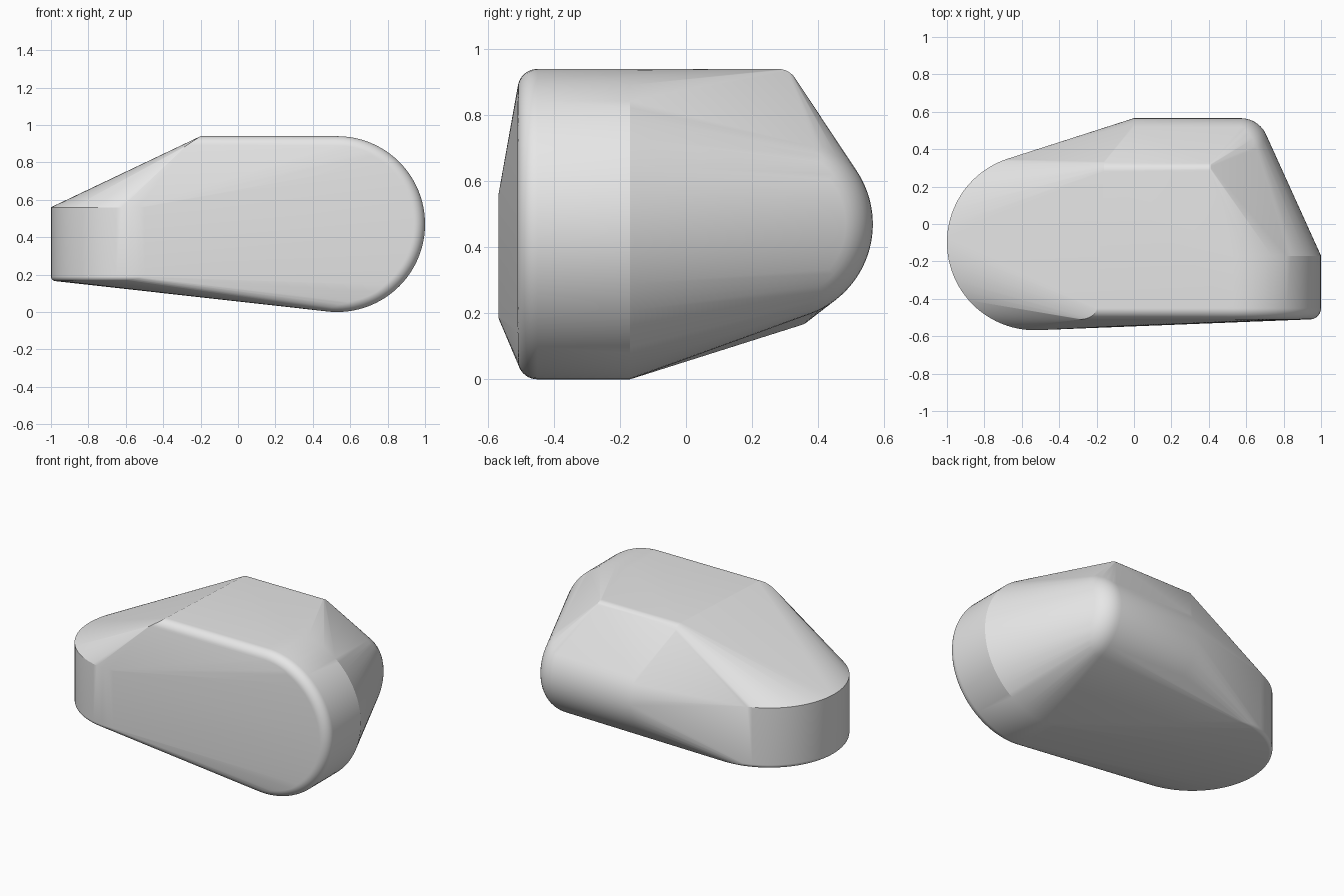
import bpy, bmesh
from math import sin, cos, pi, radians
from mathutils import Vector

cube = bpy.data.objects.get("Cube")
if cube:
    bpy.data.objects.remove(cube, do_unlink=True)

SEGMENTS = 96
ARC = 10


def rounded_disc(bm, centre, axis, radius, lo, hi, bevel_lo=0.0, bevel_hi=0.0):
    """Rings of a cylinder along an axis, with optional rounded rims."""
    rings = []
    for end, bevel, side in ((lo, bevel_lo, 1), (hi, bevel_hi, -1)):
        for i in range(ARC + 1 if bevel else 1):
            a = i / ARC * pi / 2
            rings.append((end + side * bevel * (1 - cos(a)),
                          radius - bevel * (1 - sin(a))))
    u, v = [k for k in range(3) if k != axis]
    for along, r in rings:
        for s in range(SEGMENTS):
            t = 2 * pi * s / SEGMENTS
            p = Vector(centre)
            p[axis] = along
            p[u] += r * cos(t)
            p[v] += r * sin(t)
            bm.verts.new(p)


def rounded_ridge(bm, y, z, radius, side, x_left, x_right, lean):
    """Rounded top edge running along x; the left end leans outward."""
    for i in range(ARC + 1):
        a = i / ARC * pi / 2
        py = y + side * radius * (sin(a) - 1)
        pz = z - radius * (1 - cos(a))
        bm.verts.new((x_left - lean * (z - pz), py, pz))
        bm.verts.new((x_right, py, pz))


bm = bmesh.new()
# Upright drum on the right side
rounded_disc(bm, (-0.53, -0.098, 0), 2, 0.47, 0.165, 0.56, bevel_lo=0.025)
# Large disc facing the front
rounded_disc(bm, (0.53, 0, 0.47), 1, 0.47, -0.51, -0.17, bevel_lo=0.06)
# Sideways drum at the back
rounded_disc(bm, (0, 0.276, 0.47), 0, 0.29, 0.0, 0.72, bevel_hi=0.15)
# Flat roof with rounded front and back edges
rounded_ridge(bm, -0.51, 0.94, 0.06, -1, -0.2, 0.53, 1.5)
rounded_ridge(bm, 0.34, 0.94, 0.06, 1, -0.16, 0.41, 0.0)

# Shrink-wrapped shell around all the parts
bmesh.ops.convex_hull(bm, input=bm.verts[:], use_existing_faces=False)
bmesh.ops.delete(bm, geom=[v for v in bm.verts if not v.link_faces], context='VERTS')
bmesh.ops.dissolve_limit(bm, angle_limit=radians(0.3), verts=bm.verts[:], edges=bm.edges[:])
bmesh.ops.recalc_face_normals(bm, faces=bm.faces[:])

mesh = bpy.data.meshes.new("rounded_body")
bm.to_mesh(mesh)
bm.free()
body = bpy.data.objects.new("rounded_body", mesh)
bpy.context.collection.objects.link(body)

# Plain grey
grey = bpy.data.materials.new("light_grey")
grey.use_nodes = True
colour = (0.8, 0.8, 0.8, 1)
grey.diffuse_color = colour
grey.node_tree.nodes["Principled BSDF"].inputs["Base Color"].default_value = colour
mesh.materials.append(grey)

bpy.ops.object.select_all(action='DESELECT')
body.select_set(True)
bpy.context.view_layer.objects.active = body
bpy.ops.object.shade_smooth_by_angle(angle=radians(20))
